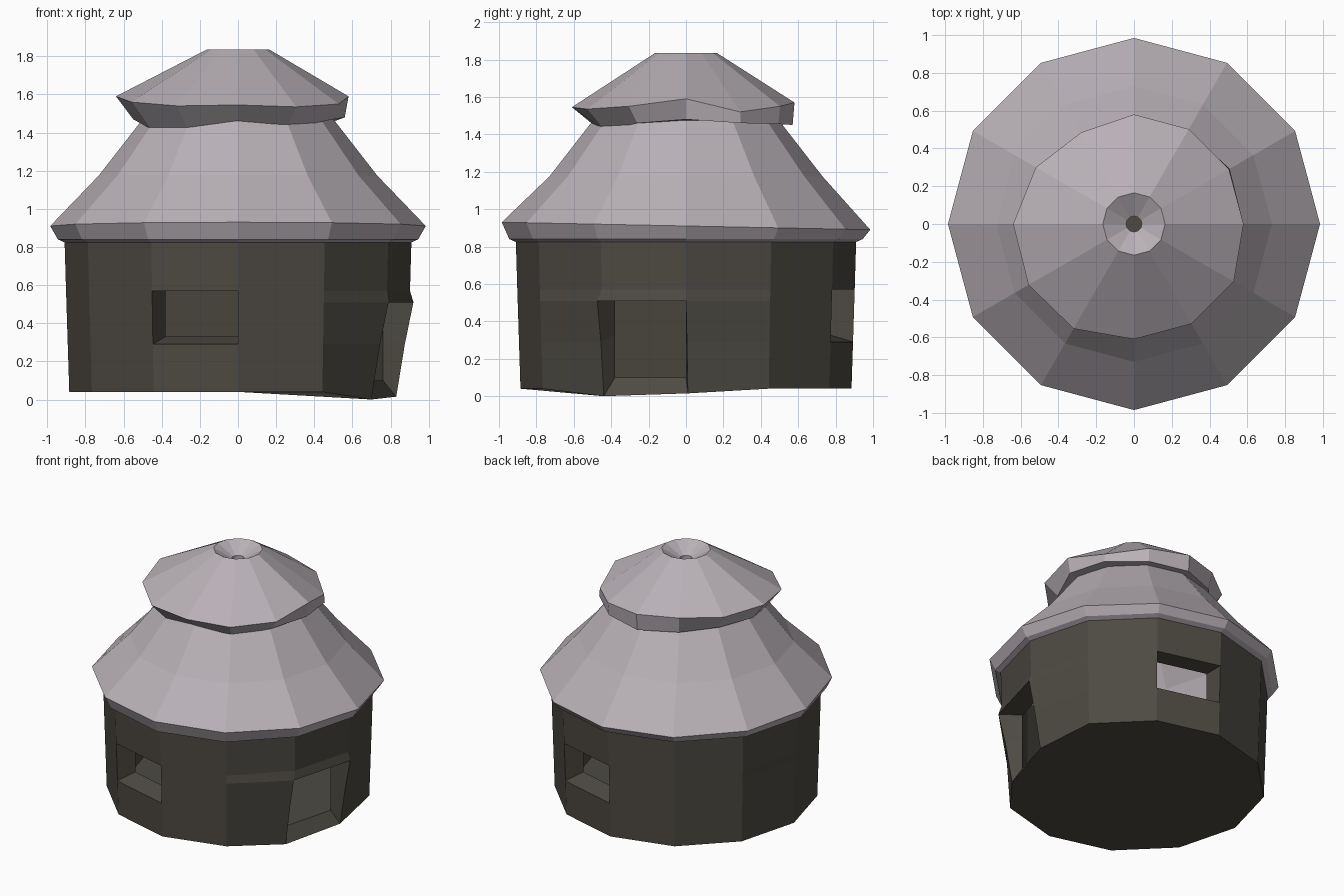
import bpy, bmesh, math

if "Cube" in bpy.data.objects:
    bpy.data.objects.remove(bpy.data.objects["Cube"])

N = 12


def material(name, rgb):
    m = bpy.data.materials.new(name)
    m.diffuse_color = (*rgb, 1)
    m.use_nodes = True
    m.node_tree.nodes["Principled BSDF"].inputs["Base Color"].default_value = m.diffuse_color
    return m


def polar(r, i, z):
    a = math.tau * i / N
    return (r * math.cos(a), r * math.sin(a), z)


def finish(bm, name, mat):
    bmesh.ops.recalc_face_normals(bm, faces=bm.faces)
    me = bpy.data.meshes.new(name)
    bm.to_mesh(me)
    bm.free()
    me.materials.append(mat)
    ob = bpy.data.objects.new(name, me)
    bpy.context.collection.objects.link(ob)
    return ob


def shell(name, rings, mat):
    """Closed loop of 12-sided rings; each ring is (r, z) or a list of 12 (r, z)."""
    bm = bmesh.new()
    rows = []
    for ring in rings:
        pts = ring if isinstance(ring, list) else [ring] * N
        rows.append([bm.verts.new(polar(r, i, z)) for i, (r, z) in enumerate(pts)])
    for k, a in enumerate(rows):
        b = rows[(k + 1) % len(rows)]
        for i in range(N):
            j = (i + 1) % N
            bm.faces.new((a[i], a[j], b[j], b[i]))
    return finish(bm, name, mat)


stone = material("wall_brown", (0.075, 0.068, 0.055))
thatch = material("roof_lilac", (0.48, 0.435, 0.47))

# Walls: outer and inner skins with openings as (facet, first row, last row)
bm = bmesh.new()
outer_p = [(0.885, 0.04), (0.893, 0.29), (0.90, 0.51), (0.902, 0.57), (0.91, 0.84)]
inner_p = [(0.76, 0.10), (0.76, 0.33), (0.76, 0.51), (0.76, 0.57), (0.76, 0.86)]
outer = [[bm.verts.new(polar(r, i, z)) for i in range(N)] for r, z in outer_p]
inner = [[bm.verts.new(polar(r, i, z)) for i in range(N)] for r, z in inner_p]
# the doorway leans inward toward its foot
outer[0][0].co = (0.83, 0.01, 0.015)
outer[0][11].co = (0.70, -0.44, 0.0)
outer[1][0].co = (0.875, 0.005, 0.29)
outer[1][11].co = (0.745, -0.455, 0.29)
outer[2][0].co = (0.92, 0.0, 0.51)
outer[2][11].co = (0.79, -0.475, 0.51)
openings = [(8, 1, 3), (2, 1, 3), (11, 0, 2)]
holes = {(i, k) for i, lo, hi in openings for k in range(lo, hi)}
for skin in (outer, inner):
    for k in range(4):
        for i in range(N):
            if (i, k) not in holes:
                j = (i + 1) % N
                bm.faces.new((skin[k][i], skin[k][j], skin[k + 1][j], skin[k + 1][i]))
    bm.faces.new(skin[0])
for i in range(N):
    j = (i + 1) % N
    bm.faces.new((outer[4][i], outer[4][j], inner[4][j], inner[4][i]))
# jambs, sills and lintels
for i, lo, hi in openings:
    j = (i + 1) % N
    for k in (lo, hi):
        bm.faces.new((outer[k][i], outer[k][j], inner[k][j], inner[k][i]))
    for c in (i, j):
        for k in range(lo, hi):
            bm.faces.new((outer[k][c], outer[k + 1][c], inner[k + 1][c], inner[k][c]))
finish(bm, "hut_walls", stone)

# Lower roof with a flared, slightly tilted eave
eave = [(0.985, 0.91 - 0.02 * math.sin(math.tau * i / N)) for i in range(N)]
shell("lower_roof", [(0.485, 1.49), (0.73, 1.175), eave, (0.945, 0.84), (0.90, 0.82),
                     (0.76, 0.84), (0.63, 1.13), (0.41, 1.44)], thatch)

# Upper roof cap with an uneven rim, lip and smoke funnel
rim_r = [0.58, 0.58, 0.58, 0.58, 0.56, 0.60, 0.64, 0.645, 0.64, 0.61, 0.61, 0.61]
rim_z = [1.59, 1.52, 1.55, 1.57, 1.58, 1.58, 1.59, 1.56, 1.54, 1.545, 1.535, 1.55]
lip_r = [0.56, 0.585, 0.57, 0.57, 0.53, 0.52, 0.55, 0.53, 0.52, 0.50, 0.50, 0.52]
lip_z = [1.48, 1.46, 1.455, 1.45, 1.46, 1.47, 1.47, 1.42, 1.41, 1.455, 1.42, 1.46]
shell("roof_cap", [(0.042, 1.765), (0.165, 1.835), list(zip(rim_r, rim_z)),
                   list(zip(lip_r, lip_z)), (0.43, 1.47), (0.38, 1.50),
                   (0.042, 1.70)], thatch)
